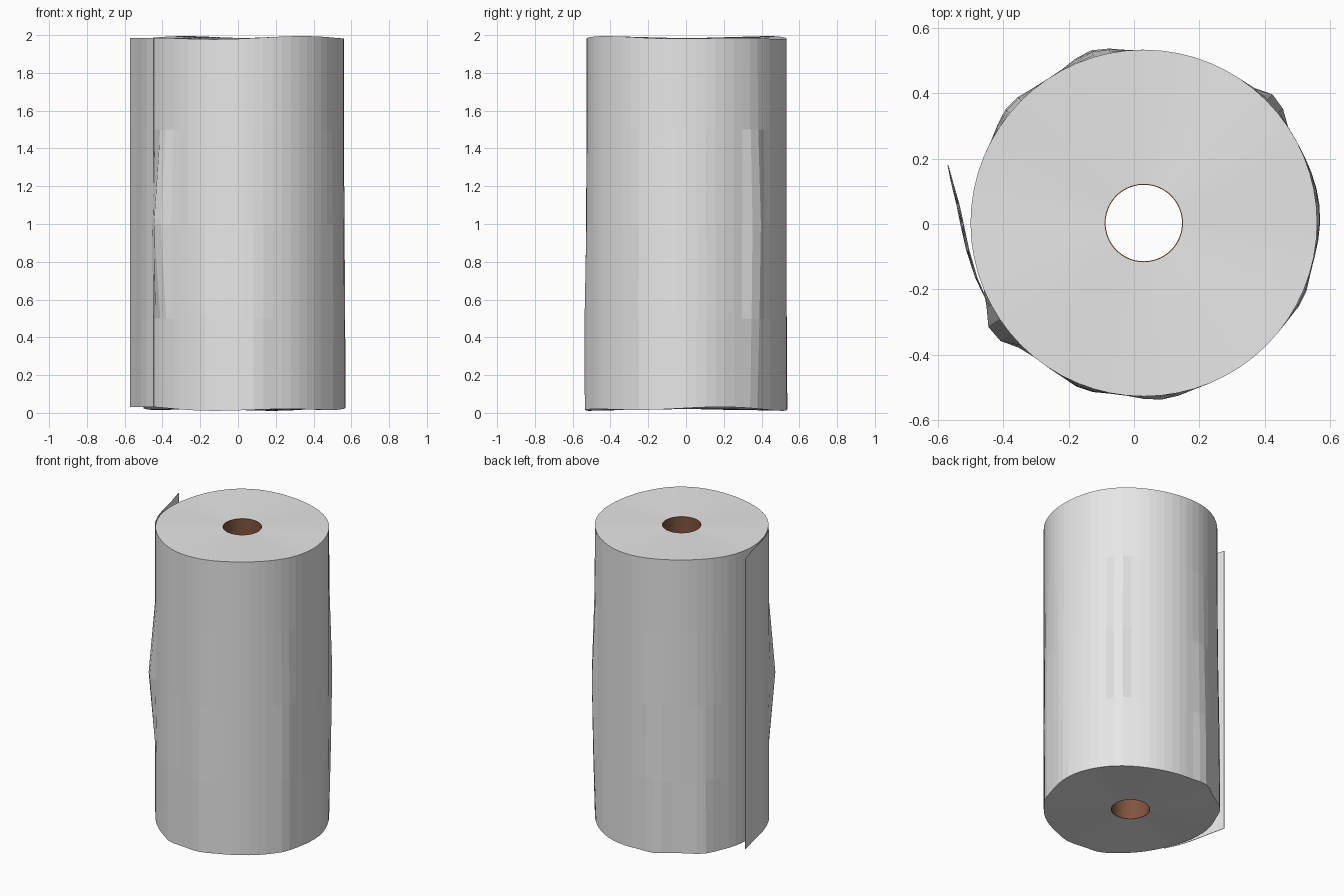
import bpy, bmesh, math

if "Cube" in bpy.data.objects:
    bpy.data.objects.remove(bpy.data.objects["Cube"])

CX, CY, R, HOLE, N = 0.03, 0.003, 0.53, 0.12, 64
LEVELS = [0.02, 0.5, 1.0, 1.5, 1.985]
# dents and bulges: angle (deg), amount, half width (deg), height, half height
BULGES = [(216, 0.045, 13, 1.0, 0.55), (107, 0.022, 14, 0.0, 1.6),
          (139, 0.018, 14, 0.0, 1.6), (43, 0.030, 10, 0.9, 0.9),
          (5, 0.010, 25, 0.0, 1.8), (276, 0.014, 14, 0.3, 1.0),
          (250, 0.012, 12, 0.0, 1.5), (335, 0.010, 12, 0.5, 1.2)]


def material(name, rgb):
    m = bpy.data.materials.new(name)
    m.diffuse_color = (*rgb, 1)
    m.use_nodes = True
    m.node_tree.nodes["Principled BSDF"].inputs["Base Color"].default_value = m.diffuse_color
    return m


def make_object(name, bm, mat):
    bmesh.ops.recalc_face_normals(bm, faces=bm.faces)
    me = bpy.data.meshes.new(name)
    bm.to_mesh(me)
    bm.free()
    me.materials.append(mat)
    ob = bpy.data.objects.new(name, me)
    bpy.context.collection.objects.link(ob)
    return ob


def bump(t):
    return 0.5 + 0.5 * math.cos(math.pi * t) if abs(t) < 1 else 0


def radius(deg, z):
    r = R
    for a, amt, w, zc, h in BULGES:
        d = (deg - a + 180) % 360 - 180
        r += amt * bump(d / w) * bump((z - zc) / h)
    return r


def ring(bm, r_at, z_at):
    out = []
    for i in range(N):
        d = 360 * i / N
        a, r = math.radians(d), r_at(d)
        out.append(bm.verts.new((CX + r * math.cos(a), CY + r * math.sin(a), z_at(a))))
    return out


def bridge(bm, a, b):
    for i in range(N):
        j = (i + 1) % N
        bm.faces.new((a[i], a[j], b[j], b[i]))


def top_z(a):
    return 1.985 + 0.010 * math.sin(3 * a + 1.2) * math.cos(a - 2)


def bottom_z(a):
    return 0.02 + 0.012 * math.sin(3 * a + 0.6) * math.cos(a - 0.6)


paper = material("white_paper", (0.8, 0.8, 0.8))
card = material("brown_cardboard", (0.22, 0.09, 0.05))

# wound paper with its two annular ends
bm = bmesh.new()
loops = [ring(bm, lambda d: HOLE, lambda a: 0.02)]
for z in LEVELS:
    zf = bottom_z if z == LEVELS[0] else top_z if z == LEVELS[-1] else (lambda a, z=z: z)
    loops.append(ring(bm, lambda d, z=z: radius(d, z), zf))
loops.append(ring(bm, lambda d: HOLE, lambda a: 1.985))
for a, b in zip(loops, loops[1:]):
    bridge(bm, a, b)
make_object("paper_roll", bm, paper)

# cardboard core lining the hole
bm = bmesh.new()
core = [ring(bm, lambda d, r=r: r, lambda a, z=z: z)
        for r, z in ((HOLE, 0.02), (HOLE, 1.985), (HOLE - 0.003, 1.985), (HOLE - 0.003, 0.02))]
for k in range(4):
    bridge(bm, core[k], core[(k + 1) % 4])
make_object("cardboard_core", bm, card)

# loose end of the sheet peeling away from the left side
PATH = [(-0.445, -0.245), (-0.48, -0.165), (-0.505, -0.08), (-0.522, 0.0),
        (-0.535, 0.06), (-0.555, 0.13), (-0.569, 0.18)]
bm = bmesh.new()
rows = []
for z in LEVELS:
    lift = 0.008 * (1 - z / 2)
    row = []
    for k, (x, y) in enumerate(PATH):
        out = lift * math.sin(math.pi * k / (len(PATH) - 1))
        zz = 0.03 if z == LEVELS[0] else z
        row.append(bm.verts.new((x - out, y, zz)))
    rows.append(row)
for a, b in zip(rows, rows[1:]):
    for k in range(len(PATH) - 1):
        bm.faces.new((a[k], b[k], b[k + 1], a[k + 1]))
flap = make_object("loose_sheet", bm, paper)
mod = flap.modifiers.new("thickness", 'SOLIDIFY')
mod.thickness = 0.003
mod.offset = 0
